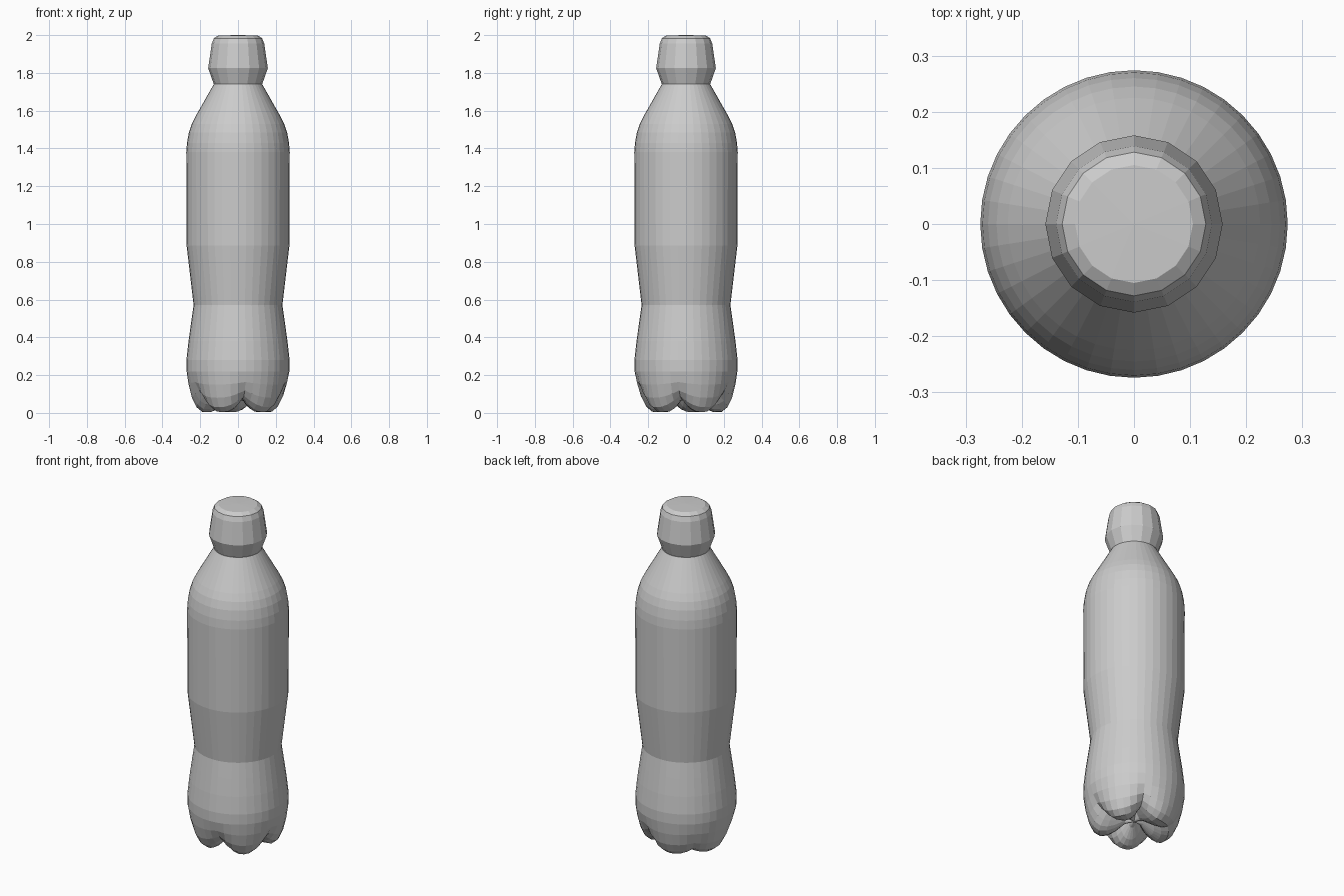
import bpy, bmesh, math

cube = bpy.data.objects.get("Cube")
if cube:
    bpy.data.objects.remove(cube)

grey = bpy.data.materials.new("plain_grey")
grey.use_nodes = True
colour = (0.6, 0.6, 0.6, 1)
grey.diffuse_color = colour
grey.node_tree.nodes["Principled BSDF"].inputs["Base Color"].default_value = colour


def revolve(name, profile, sides, shape=lambda r, z, a: (r, z)):
    """Spin a (radius, height) profile; zero radius closes an end with a fan."""
    bm = bmesh.new()
    rings = []
    for r, z in profile:
        if r == 0:
            rings.append([bm.verts.new((0, 0, z))] * sides)
            continue
        ring = []
        for i in range(sides):
            a = 2 * math.pi * i / sides
            rr, zz = shape(r, z, a)
            ring.append(bm.verts.new((rr * math.cos(a), rr * math.sin(a), zz)))
        rings.append(ring)
    for low, high in zip(rings, rings[1:]):
        for i in range(sides):
            j = (i + 1) % sides
            corners = dict.fromkeys((low[i], low[j], high[j], high[i]))
            bm.faces.new(list(corners))
    bmesh.ops.recalc_face_normals(bm, faces=bm.faces)
    mesh = bpy.data.meshes.new(name)
    bm.to_mesh(mesh)
    bm.free()
    mesh.materials.append(grey)
    obj = bpy.data.objects.new(name, mesh)
    bpy.context.collection.objects.link(obj)
    return obj


# Five feet separated by sharp valleys; the back right valley is shallow
VALLEY = math.radians(279)
FOOT_TOP = 0.22


def feet(r, z, a):
    if z >= FOOT_TOP:
        return r, z
    notch = (1 - abs(math.sin(2.5 * (a - VALLEY)))) ** 1.2
    if abs(math.degrees(a) - 135) < 36:
        notch *= 0.35
    k = ((FOOT_TOP - z) / FOOT_TOP) ** 1.5
    return r * (1 - 0.12 * notch * k), z + 0.075 * notch * k


# Bottle body: hollowed base, waist, straight label section, shoulder, neck
body_profile = [
    (0, 0.07), (0.05, 0.06), (0.11, 0.02), (0.15, 0.004), (0.19, 0.004),
    (0.222, 0.03), (0.245, 0.08), (0.262, 0.15), (0.272, 0.22), (0.273, 0.28),
    (0.262, 0.38), (0.248, 0.48), (0.235, 0.57), (0.272, 0.885),
    (0.274, 1.38), (0.27, 1.43), (0.26, 1.485), (0.245, 1.53),
    (0.225, 1.57), (0.128, 1.74), (0, 1.75),
]
revolve("bottle_body", body_profile, 40, feet)

# Screw cap: flared lower collar, tapered side and rounded top
cap_profile = [
    (0, 1.74), (0.128, 1.74), (0.158, 1.825), (0.139, 1.955),
    (0.128, 1.983), (0.105, 1.998), (0, 2.0),
]
revolve("bottle_cap", cap_profile, 16)
